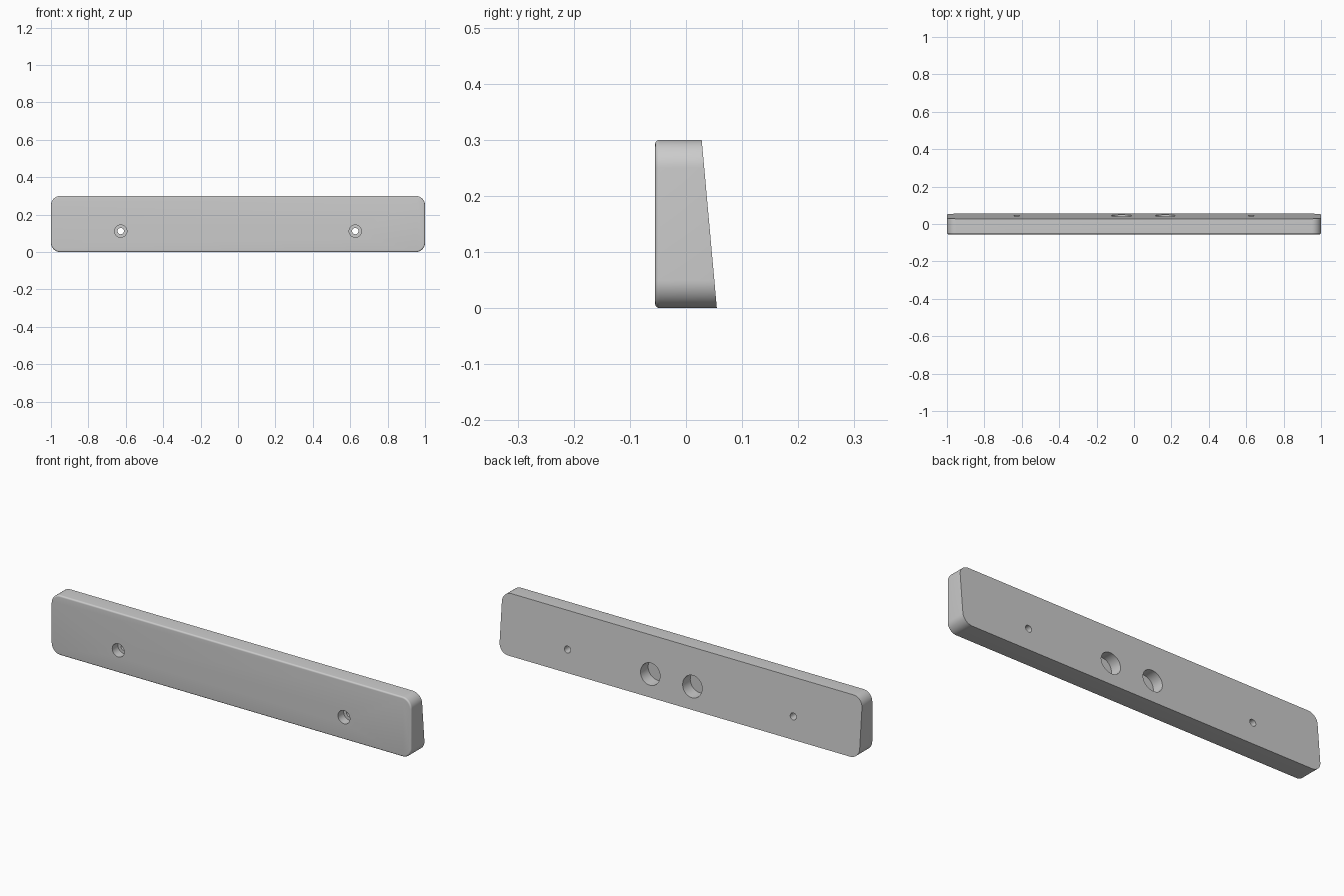
import bpy, bmesh, math

cube = bpy.data.objects.get("Cube")
if cube:
    bpy.data.objects.remove(cube, do_unlink=True)

WIDTH, HEIGHT, FRONT = 2.0, 0.30, -0.055
CORNER, FILLET = 0.05, 0.008
BACK_LOW, BACK_HIGH = 0.055, 0.028
HOLE_Z = 0.112

grey = bpy.data.materials.new("plain grey")
grey.use_nodes = True
colour = (0.6, 0.6, 0.6, 1)
grey.diffuse_color = colour
grey.node_tree.nodes["Principled BSDF"].inputs["Base Color"].default_value = colour


def back_y(z):
    return BACK_LOW + (BACK_HIGH - BACK_LOW) * z / HEIGHT


def outline(inset, steps=12):
    """Rounded rectangle in x and z, shrunk by inset."""
    radius = CORNER - inset
    points = []
    for i, (sx, sz) in enumerate([(1, 1), (-1, 1), (-1, -1), (1, -1)]):
        cx = sx * (WIDTH / 2 - CORNER)
        cz = HEIGHT / 2 + sz * (HEIGHT / 2 - CORNER)
        for k in range(steps + 1):
            a = math.pi / 2 * (i + k / steps)
            points.append((cx + radius * math.cos(a), cz + radius * math.sin(a)))
    return points


# Wedge body: filleted front rim, straight sides, sloping back
bm = bmesh.new()
rings = []
for k in range(7):
    a = math.pi / 2 * k / 6
    y = FRONT + FILLET * (1 - math.sin(a))
    rings.append([bm.verts.new((x, y, z)) for x, z in outline(FILLET * (1 - math.cos(a)))])
rings.reverse()
rings.append([bm.verts.new((x, back_y(z), z)) for x, z in outline(0)])
for r, s in zip(rings, rings[1:]):
    for i in range(len(r)):
        j = (i + 1) % len(r)
        bm.faces.new((r[i], r[j], s[j], s[i]))
bm.faces.new(rings[0])
bm.faces.new(rings[-1])
bmesh.ops.recalc_face_normals(bm, faces=bm.faces)
mesh = bpy.data.meshes.new("wedge_plate")
bm.to_mesh(mesh)
bm.free()
mesh.materials.append(grey)
plate = bpy.data.objects.new("wedge_plate", mesh)
bpy.context.collection.objects.link(plate)


def drill(name, x, radius, y0, y1):
    """Cut a round hole along y between y0 and y1."""
    bpy.ops.mesh.primitive_cylinder_add(
        vertices=48, radius=radius, depth=y1 - y0,
        location=(x, (y0 + y1) / 2, HOLE_Z), rotation=(math.pi / 2, 0, 0))
    cutter = bpy.context.object
    cutter.name = name
    cutter.data.materials.append(grey)
    mod = plate.modifiers.new(name, "BOOLEAN")
    mod.operation = "DIFFERENCE"
    mod.solver = "EXACT"
    mod.object = cutter
    bpy.context.view_layer.objects.active = plate
    bpy.ops.object.modifier_apply(modifier=name)
    bpy.data.objects.remove(cutter, do_unlink=True)


# Counterbored screw holes
for side in (-1, 1):
    drill("screw_head_recess", side * 0.627, 0.033, FRONT - 0.05, FRONT + 0.045)
    drill("screw_hole", side * 0.627, 0.017, -0.2, 0.2)

# Two blind pockets in the back
for x in (-0.067, 0.167):
    drill("back_pocket", x, 0.054, back_y(HOLE_Z) - 0.06, 0.2)

bpy.ops.object.select_all(action="DESELECT")
plate.select_set(True)
bpy.context.view_layer.objects.active = plate
bpy.ops.object.shade_smooth_by_angle(angle=math.radians(30))
